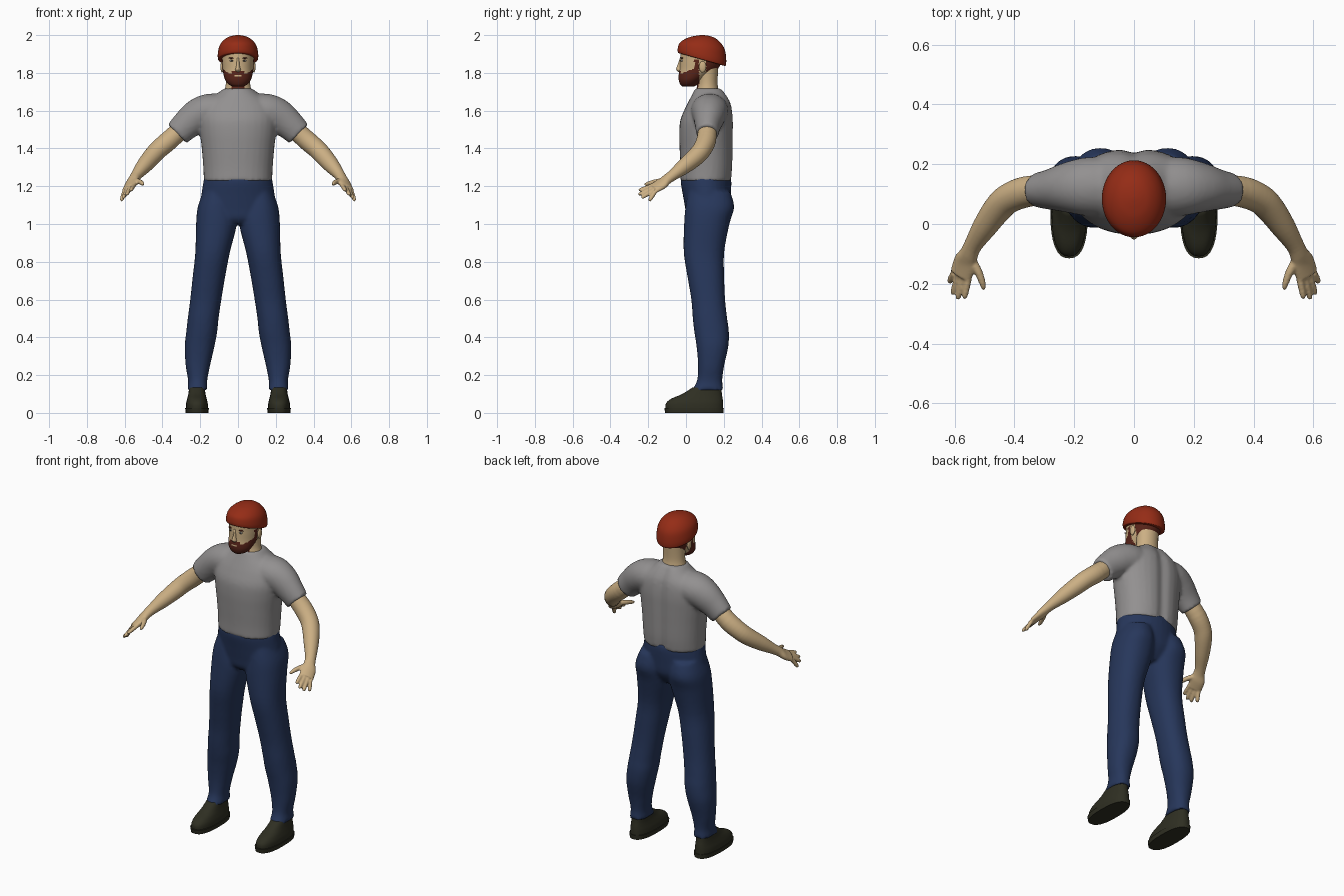
import bpy, bmesh, math
from mathutils import Vector

old = bpy.data.objects.get("Cube")
if old:
    bpy.data.objects.remove(old, do_unlink=True)


def material(name, rgb):
    m = bpy.data.materials.new(name)
    m.use_nodes = True
    m.diffuse_color = (*rgb, 1)
    node = m.node_tree.nodes["Principled BSDF"]
    node.inputs["Base Color"].default_value = (*rgb, 1)
    node.inputs["Roughness"].default_value = 0.8
    return m


SKIN = material("skin", (0.60, 0.43, 0.23))
SHIRT = material("grey cotton", (0.29, 0.28, 0.28))
DENIM = material("navy denim", (0.020, 0.038, 0.105))
SHOE = material("dark olive leather", (0.028, 0.028, 0.016))
RED = material("red wool", (0.30, 0.025, 0.008))
HAIR = material("red brown hair", (0.10, 0.018, 0.010))
WHITE = material("eye white", (0.6, 0.58, 0.52))
DARK = material("dark pupil", (0.02, 0.015, 0.012))


def span(z, x0, x1, y0, y1):
    """Station from the extents of a horizontal section."""
    return ((x0 + x1) / 2, (y0 + y1) / 2, z, (x1 - x0) / 2, (y1 - y0) / 2)


def mid(z, w, y0, y1):
    return span(z, -w, w, y0, y1)


def smooth_path(pts, n):
    """Catmull-Rom interpolation of stations."""
    out = []
    for i in range(len(pts) - 1):
        p = [pts[max(0, min(len(pts) - 1, i + k))] for k in (-1, 0, 1, 2)]
        for j in range(n):
            t = j / n
            out.append([0.5 * (2 * b + (c - a) * t + (2 * a - 5 * b + 4 * c - d) * t * t
                               + (3 * b - a - 3 * c + d) * t ** 3) for a, b, c, d in zip(*p)])
    return out + [list(pts[-1])]


def loft(bm, pts, ref=None, flip=1, segs=32, n=4, power=2.0):
    """Closed tube through stations (x, y, z, a, b); level rings unless ref is given."""
    path = smooth_path(pts, n)
    rings = []
    for i, (x, y, z, a, b) in enumerate(path):
        side, up = Vector((1, 0, 0)), Vector((0, 1, 0))
        if ref:
            t = (Vector(path[min(i + 1, len(path) - 1)][:3]) - Vector(path[max(i - 1, 0)][:3])).normalized()
            side = (Vector(ref) - t * t.dot(Vector(ref))).normalized()
            up = t.cross(side)
        ring = []
        for k in range(segs):
            c, s = math.cos(math.tau * k / segs), math.sin(math.tau * k / segs)
            co = (Vector((x, y, z)) + side * a * math.copysign(abs(c) ** (2 / power), c)
                  + up * b * math.copysign(abs(s) ** (2 / power), s))
            co.x *= flip
            ring.append(bm.verts.new(co))
        rings.append(ring)
    faces = [bm.faces.new(rings[0]), bm.faces.new(rings[-1])]
    for r, q in zip(rings, rings[1:]):
        for k in range(segs):
            m = (k + 1) % segs
            faces.append(bm.faces.new((r[k], r[m], q[m], q[k])))
    bmesh.ops.recalc_face_normals(bm, faces=faces)


def finish(bm, name, mats, voxel=0, smooth=4, angle=50):
    me = bpy.data.meshes.new(name)
    bm.to_mesh(me)
    bm.free()
    ob = bpy.data.objects.new(name, me)
    bpy.context.collection.objects.link(ob)
    for m in mats:
        me.materials.append(m)
    bpy.ops.object.select_all(action="DESELECT")
    ob.select_set(True)
    bpy.context.view_layer.objects.active = ob
    if voxel:
        # fuse overlapping volumes into one skin
        r = ob.modifiers.new("fuse", "REMESH")
        r.mode, r.voxel_size = "VOXEL", voxel
        s = ob.modifiers.new("relax", "SMOOTH")
        s.factor, s.iterations = 0.5, smooth
        for mod in ("fuse", "relax"):
            bpy.ops.object.modifier_apply(modifier=mod)
    bpy.ops.object.shade_smooth_by_angle(angle=math.radians(angle))
    return ob


def ball(name, mat, loc, size):
    bm = bmesh.new()
    bmesh.ops.create_uvsphere(bm, u_segments=16, v_segments=10, radius=1)
    for v in bm.verts:
        v.co = Vector(loc) + Vector(a * b for a, b in zip(v.co, size))
    return finish(bm, name, [mat])


# T-shirt: torso with a spine groove, plus sleeves
bm = bmesh.new()
loft(bm, [mid(1.228, .181, -.03, .243), mid(1.30, .184, -.03, .25), mid(1.40, .192, -.034, .252),
          mid(1.48, .202, -.036, .253), mid(1.55, .208, -.03, .253), mid(1.61, .198, -.006, .247),
          mid(1.65, .165, .014, .237), mid(1.69, .11, .035, .215), mid(1.718, .075, .048, .195)], power=2.15)
for v in bm.verts:
    if v.co.y > 0.15:
        v.co.y -= 0.016 * math.exp(-(v.co.x / 0.03) ** 2)
for s in (1, -1):
    loft(bm, [(.08, .125, 1.60, .10, .09), (.16, .125, 1.595, .098, .093), (.22, .122, 1.567, .085, .09),
              (.275, .116, 1.523, .069, .079), (.322, .113, 1.477, .058, .07)], ref=(0, 1, 0), flip=s)
finish(bm, "t_shirt", [SHIRT], voxel=0.01, angle=60)

# Trousers: hips and two legs
bm = bmesh.new()
loft(bm, [mid(1.255, .178, -.024, .235), mid(1.22, .184, -.028, .24), mid(1.15, .195, -.016, .238),
          mid(1.08, .207, -.004, .232), mid(1.03, .19, .005, .205), mid(1.0, .13, .03, .18)])
for s in (1, -1):
    loft(bm, [span(1.17, .02, .185, .01, .235), span(1.09, .012, .213, -.003, .255),
              span(1.0, .006, .222, -.01, .23), span(.85, .043, .226, -.012, .202),
              span(.72, .068, .24, .008, .202), span(.6, .088, .253, .028, .207),
              span(.5, .103, .266, .036, .218), span(.43, .11, .274, .044, .227),
              span(.35, .125, .282, .056, .224), span(.25, .148, .277, .064, .202),
              span(.17, .163, .264, .058, .192), span(.12, .16, .27, .03, .2)], flip=s, power=2.2)
finish(bm, "trousers", [DENIM], voxel=0.01, smooth=3, angle=60)

# Arms with hands
ACROSS = Vector((.82, 0, -.57))
for s, side in ((1, "left"), (-1, "right")):
    bm = bmesh.new()
    loft(bm, [(.28, .115, 1.52, .048, .048), (.36, .108, 1.447, .052, .052), (.42, .085, 1.395, .05, .05),
              (.457, .05, 1.355, .048, .048), (.50, -.01, 1.305, .041, .041), (.537, -.068, 1.26, .031, .029),
              (.552, -.1, 1.237, .032, .025), (.565, -.13, 1.212, .042, .022),
              (.58, -.172, 1.188, .041, .017)], ref=ACROSS, flip=s)
    palm = Vector((.576, -.163, 1.19))
    for off, tip in ((-.031, (.568, -.25, 1.178)), (-.010, (.59, -.252, 1.155)),
                     (.011, (.607, -.236, 1.138)), (.031, (.618, -.195, 1.122))):
        a, b = palm + ACROSS * off, Vector(tip)
        loft(bm, [(*a, .012, .012), (*a.lerp(b, .55), .0115, .0115), (*a.lerp(b, .9), .0095, .0095),
                  (*b, .005, .005)], ref=ACROSS, flip=s, segs=12)
    loft(bm, [(.548, -.115, 1.228, .017, .017), (.522, -.158, 1.224, .014, .014),
              (.507, -.198, 1.215, .011, .011), (.503, -.22, 1.208, .006, .006)],
         ref=ACROSS, flip=s, segs=12)
    finish(bm, side + "_arm", [SKIN], voxel=0.005, smooth=2, angle=80)

    # Shoe and its sole
    bm = bmesh.new()
    loft(bm, [span(.018, .158, .276, -.108, .196), span(.05, .16, .275, -.106, .196),
              span(.075, .166, .269, -.078, .194), span(.10, .172, .263, -.02, .19),
              span(.135, .176, .258, .035, .187)], flip=s, power=2.4)
    finish(bm, side + "_shoe", [SHOE])
    bm = bmesh.new()
    loft(bm, [span(0, .157, .277, -.11, .198), span(.026, .154, .28, -.115, .2)], flip=s, n=1, power=2.5)
    finish(bm, side + "_sole", [SHOE])

# Neck, with beard growth below the chin
bm = bmesh.new()
loft(bm, [mid(1.66, .085, .03, .19), mid(1.70, .073, .05, .175), mid(1.75, .064, .06, .167),
          mid(1.84, .066, .05, .172)], segs=48, n=8)
for f in bm.faces:
    c = f.calc_center_median()
    f.material_index = int(c.y < .08 and abs(c.x) < .036 and c.z > 1.695)
finish(bm, "neck", [SKIN, HAIR])

# Head: beard, sideburns and nape hair coloured by region
bm = bmesh.new()
loft(bm, [mid(1.727, .026, -.018, .04), mid(1.738, .048, -.03, .06), mid(1.76, .066, -.038, .085),
          mid(1.785, .075, -.039, .12), mid(1.82, .081, -.034, .168), mid(1.87, .085, -.031, .19),
          mid(1.93, .083, -.025, .185), mid(1.97, .05, .01, .15)], segs=72, n=8)
for f in bm.faces:
    c = f.calc_center_median()
    x = abs(c.x)
    beard = c.y < .07 and c.z < (1.812 if x < .034 else 1.797 + max(0, x - .05) * .8)
    lips = x < .02 and 1.780 < c.z < 1.788
    sideburn = .045 < c.y < .07 and c.z < 1.87
    nape = c.y > .105 and c.z > 1.80
    f.material_index = int((beard and not lips) or sideburn or nape)
finish(bm, "head", [SKIN, HAIR])

# Nose, eyes, brows and ears
bm = bmesh.new()
loft(bm, [mid(1.805, .009, -.04, -.01), mid(1.816, .015, -.051, -.01), mid(1.826, .012, -.051, -.01),
          mid(1.85, .008, -.042, -.01), mid(1.88, .008, -.032, -.01)], segs=16)
finish(bm, "nose", [SKIN], angle=80)
for s, side in ((1, "left"), (-1, "right")):
    ball(side + "_eye", WHITE, (s * .032, -.021, 1.864), (.012, .006, .005))
    ball(side + "_pupil", DARK, (s * .032, -.025, 1.864), (.005, .004, .0045))
    ball(side + "_brow", HAIR, (s * .034, -.021, 1.878), (.017, .006, .0035))
    ball(side + "_ear", SKIN, (s * .084, .088, 1.832), (.009, .019, .03))

# Knitted cap: tilted down at the back, level at the crown
bm = bmesh.new()
loft(bm, [mid(1.87, .101, -.037, .205), mid(1.875, .106, -.043, .211), mid(1.90, .107, -.044, .213),
          mid(1.94, .099, -.036, .205), mid(1.968, .081, -.013, .182), mid(1.988, .055, .02, .15),
          mid(1.997, .028, .055, .118), mid(2.0, .006, .08, .092)], segs=48)
for v in bm.verts:
    v.co.z -= .28 * (v.co.y - .085) * max(0, 2.0 - v.co.z) / .13
finish(bm, "knitted_cap", [RED], angle=70)
